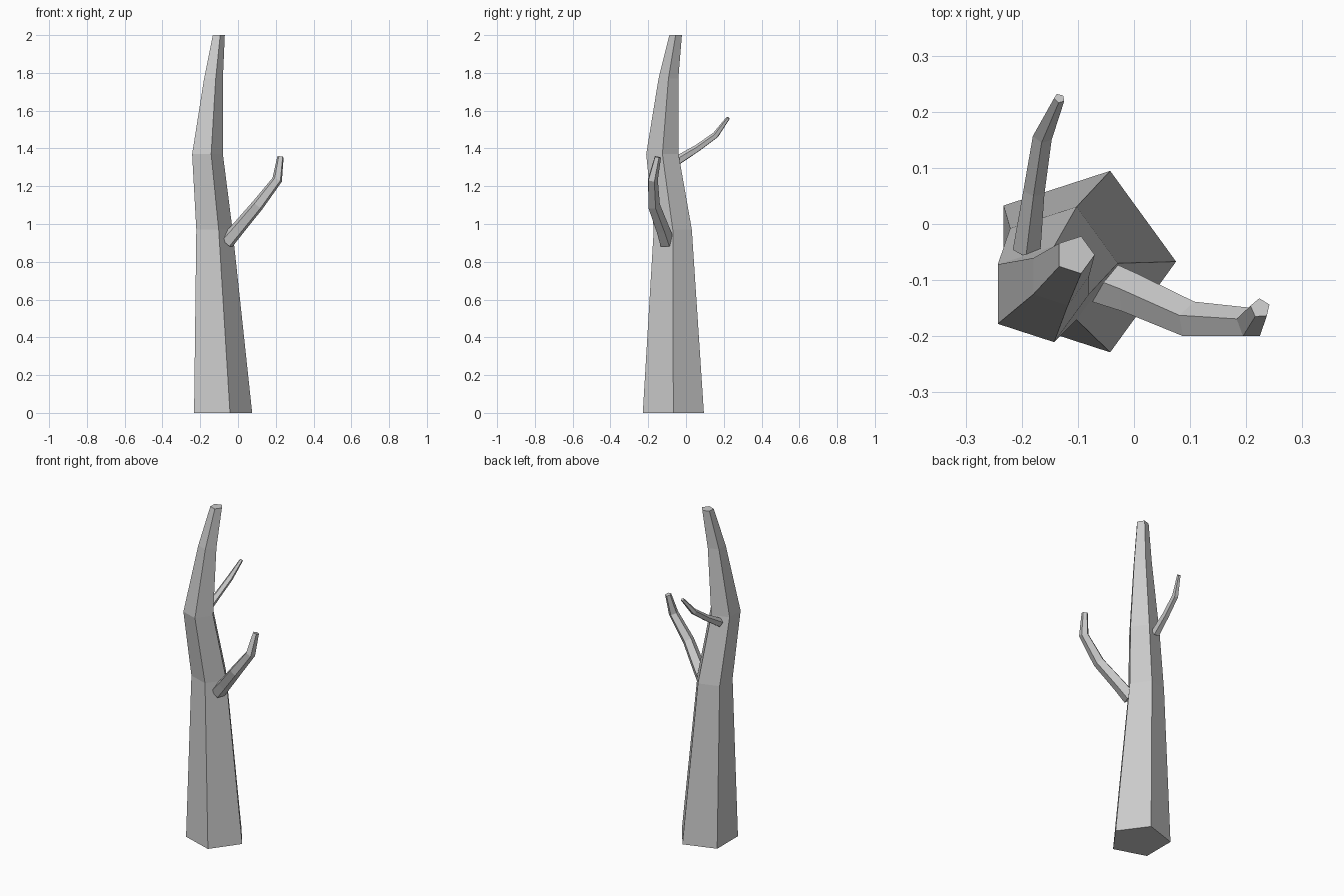
import bpy, bmesh, math
from mathutils import Vector

if "Cube" in bpy.data.objects:
    bpy.data.objects.remove(bpy.data.objects["Cube"])

SIDES = 5

def limb(name, stations, level=False):
    """Tapered five-sided limb through (x, y, z, radius) stations."""
    pts = [Vector(s[:3]) for s in stations]
    bm = bmesh.new()
    rings = []
    u = None
    prev = None
    for i, p in enumerate(pts):
        a = (p - pts[i - 1]).normalized() if i else Vector()
        b = (pts[i + 1] - p).normalized() if i < len(pts) - 1 else Vector()
        t = Vector((0, 0, 1)) if level else (a + b).normalized()
        if u is None:
            # first ring: one corner points up (or along x for level rings)
            ref = Vector((1, 0, 0)) if level else Vector((0, 0, 1))
            u = (ref - t * ref.dot(t)).normalized()
        else:
            u = prev.rotation_difference(t) @ u
        prev = t
        v = t.cross(u)
        ring = []
        for k in range(SIDES):
            ang = 2 * math.pi * k / SIDES
            ring.append(bm.verts.new(p + stations[i][3] * (u * math.cos(ang) + v * math.sin(ang))))
        rings.append(ring)
    for lo, hi in zip(rings, rings[1:]):
        for k in range(SIDES):
            n = (k + 1) % SIDES
            bm.faces.new((lo[k], lo[n], hi[n], hi[k]))
    bm.faces.new(rings[0][::-1])
    bm.faces.new(rings[-1])
    mesh = bpy.data.meshes.new(name)
    bm.to_mesh(mesh)
    bm.free()
    obj = bpy.data.objects.new(name, mesh)
    bpy.context.collection.objects.link(obj)
    return obj

# Trunk with level rings
limb("trunk", [(-0.095, -0.067, 0.0, 0.17),
               (-0.135, -0.070, 0.97, 0.106),
               (-0.170, -0.125, 1.37, 0.090),
               (-0.135, -0.093, 1.77, 0.055),
               (-0.105, -0.055, 2.0, 0.035)], level=True)

# Lower branch, reaching to the right
limb("lower_branch", [(-0.060, -0.102, 0.905, 0.042),
                      (0.000, -0.125, 0.975, 0.038),
                      (0.105, -0.172, 1.10, 0.034),
                      (0.208, -0.177, 1.235, 0.028),
                      (0.225, -0.150, 1.355, 0.018)])

# Upper branch, reaching to the back
limb("upper_branch", [(-0.191, -0.045, 1.335, 0.026),
                      (-0.178, 0.060, 1.400, 0.020),
                      (-0.163, 0.157, 1.470, 0.018),
                      (-0.133, 0.224, 1.562, 0.010)])
